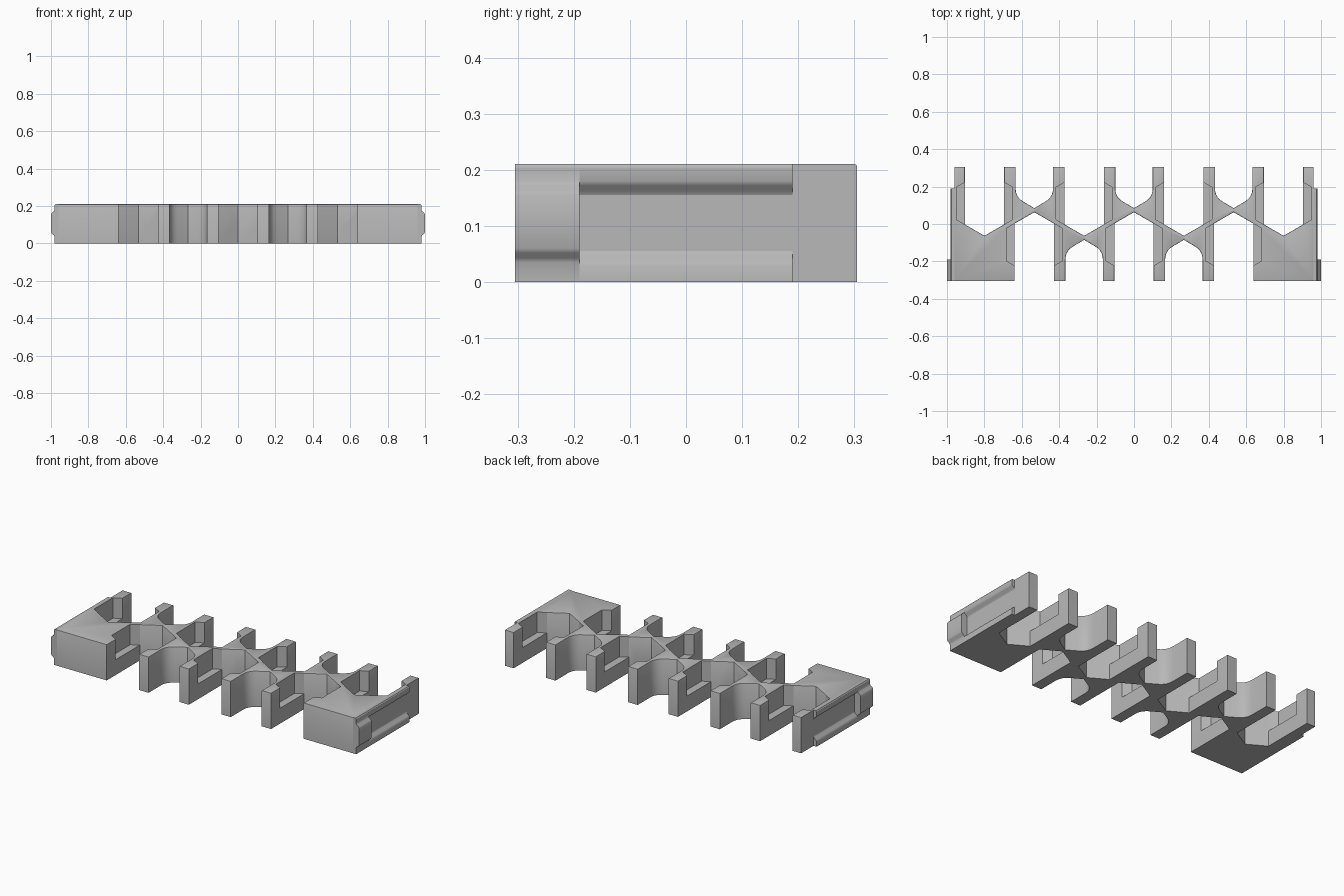
import bpy, bmesh, math
from mathutils import Matrix

cube = bpy.data.objects.get("Cube")
if cube:
    bpy.data.objects.remove(cube, do_unlink=True)

H = 0.21            # overall height
DEPTH = 0.305       # half depth
STEP = 0.2665       # spacing between pockets
CORE = 0.96         # half width without side fittings
LEDGE = 0.09        # height of the lower ledges
HEX_R = 0.173       # hexagon corner radius
HEX_Y = 0.11        # hexagon centre offset
SLOT = 0.105        # half width of the pocket mouth
TAN = math.tan(math.radians(30))

mat = bpy.data.materials.new("Plain grey")
mat.use_nodes = True
grey = (0.48, 0.48, 0.48, 1)
mat.diffuse_color = grey
mat.node_tree.nodes["Principled BSDF"].inputs["Base Color"].default_value = grey


def make_object(name, bm):
    bmesh.ops.recalc_face_normals(bm, faces=bm.faces)
    mesh = bpy.data.meshes.new(name)
    bm.to_mesh(mesh)
    bm.free()
    mesh.materials.append(mat)
    obj = bpy.data.objects.new(name, mesh)
    bpy.context.collection.objects.link(obj)
    return obj


def prism(bm, points, offset):
    """Extrude a closed loop of 3D points."""
    face = bm.faces.new([bm.verts.new(p) for p in points])
    new = bmesh.ops.extrude_face_region(bm, geom=[face])["geom"]
    verts = [g for g in new if isinstance(g, bmesh.types.BMVert)]
    bmesh.ops.translate(bm, verts=verts, vec=offset)
    return [g for g in new if isinstance(g, bmesh.types.BMFace)][0]


def pocket(cx):
    """Slot with a pointed end, left to right."""
    tip = HEX_Y - HEX_R
    base = tip + SLOT * TAN
    return [(cx - SLOT, DEPTH), (cx - SLOT, base), (cx, tip),
            (cx + SLOT, base), (cx + SLOT, DEPTH)]


def relief(cx):
    """Funnel-shaped gap with filleted shoulders, left to right."""
    side = [(0.1, DEPTH)]
    a, b, c = (0.1, 0.19), (0.1, 0.143), (0.058, 0.119)
    for i in range(6):
        t = i / 5
        side.append(tuple((1 - t) ** 2 * a[k] + 2 * t * (1 - t) * b[k] + t * t * c[k]
                          for k in range(2)))
    left = [(cx - x, y) for x, y in side]
    right = [(cx + x, y) for x, y in reversed(side)]
    return left + [(cx, 0.085)] + right


# Outline of the zigzag frame: back edge, then front edge
back = [(-CORE, DEPTH)]
for i in range(-3, 4):
    back += pocket(i * STEP) if i % 2 else relief(i * STEP)
back.append((CORE, DEPTH))
front = [(-CORE, DEPTH)]
for i in range(-2, 3):
    front += relief(i * STEP) if i % 2 else pocket(i * STEP)
front.append((CORE, DEPTH))
outline = back + [(x, -y) for x, y in reversed(front)]

bm = bmesh.new()
top = prism(bm, [(x, y, 0) for x, y in outline], (0, 0, H))
rim = [e for e in top.edges if min(abs(v.co.x) for v in e.verts) < CORE - 0.001]
bmesh.ops.bevel(bm, geom=rim, offset=0.004, segments=2, profile=0.5, affect='EDGES')
frame = make_object("zigzag_frame", bm)

# Hexagonal pockets above the ledges
bm = bmesh.new()
for i in range(-3, 4):
    y = HEX_Y if i % 2 else -HEX_Y
    place = Matrix.Translation((i * STEP, y, LEDGE + 0.2)) @ Matrix.Rotation(math.pi / 6, 4, 'Z')
    ring = bmesh.ops.create_cone(bm, cap_ends=True, segments=6, radius1=HEX_R,
                                 radius2=HEX_R, depth=0.4)["verts"]
    bmesh.ops.transform(bm, matrix=place, verts=ring)
    # Turn the ring so that one corner points along y
    if not any(abs(v.co.x - i * STEP) < 0.001 for v in ring):
        bmesh.ops.rotate(bm, verts=ring, cent=(i * STEP, y, 0),
                         matrix=Matrix.Rotation(math.pi / 6, 3, 'Z'))
cutter = make_object("pocket_cutter", bm)
cutter.hide_render = True
cut = frame.modifiers.new("pockets", 'BOOLEAN')
cut.operation = 'DIFFERENCE'
cut.solver = 'EXACT'
cut.object = cutter
bpy.context.view_layer.objects.active = frame
frame.select_set(True)
bpy.ops.object.modifier_apply(modifier=cut.name)
bpy.data.objects.remove(cutter, do_unlink=True)

# Side fittings: two rails with a groove between, and a raised tab at the front
LOW_RAIL = [(CORE, 0), (0.98, 0), (0.98, 0.03), (0.976, 0.038), (0.964, 0.047), (CORE, 0.055)]
HIGH_RAIL = [(x, H - z) for x, z in LOW_RAIL]
HIGH_RAIL[1:2] = [(0.976, H), (0.98, H - 0.006)]
TAB = [(CORE, 0), (0.98, 0), (0.98, 0.035), (0.984, 0.043), (0.996, 0.052), (1, 0.06),
       (1, 0.155), (0.996, 0.163), (0.984, 0.172), (0.98, 0.18), (0.98, H - 0.006),
       (0.976, H), (CORE, H)]
PARTS = (("lower_rail", LOW_RAIL, -0.19, 0.19),
         ("upper_rail", HIGH_RAIL, -0.19, 0.19),
         ("front_tab", TAB, -DEPTH, -0.19))
made = [frame]
for side, label in ((1, "left"), (-1, "right")):
    for name, profile, y0, y1 in PARTS:
        bm = bmesh.new()
        prism(bm, [(side * x, y0, z) for x, z in profile], (0, y1 - y0, 0))
        made.append(make_object(label + "_" + name, bm))

# Smooth the fillets, keep hard edges
for obj in made:
    obj.select_set(True)
bpy.ops.object.shade_smooth_by_angle(angle=math.radians(32))
